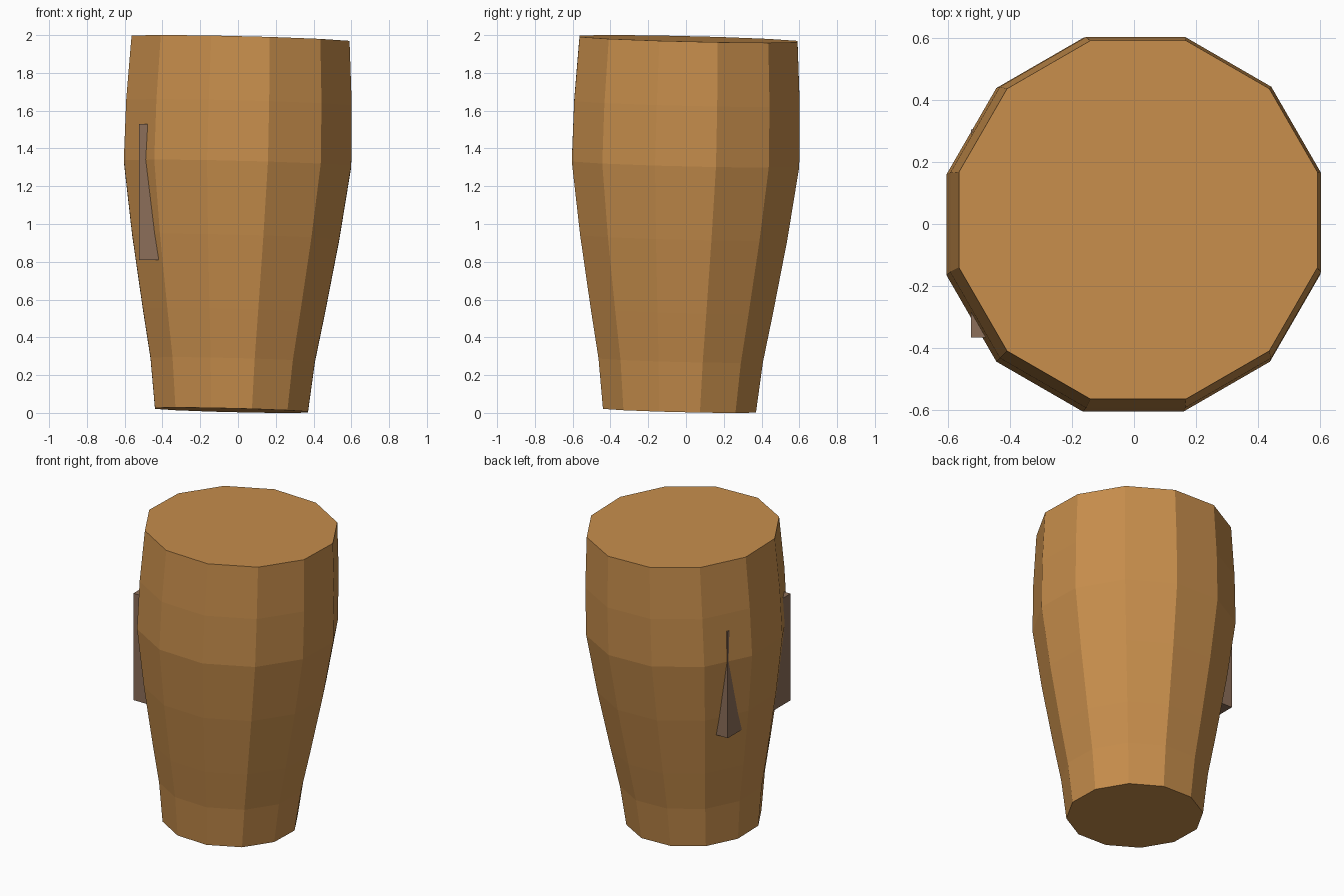
import bpy, bmesh, math
from mathutils import Vector

if "Cube" in bpy.data.objects:
    bpy.data.objects.remove(bpy.data.objects["Cube"])


def make_material(name, colour):
    mat = bpy.data.materials.new(name)
    mat.diffuse_color = (*colour, 1.0)
    mat.use_nodes = True
    mat.node_tree.nodes["Principled BSDF"].inputs["Base Color"].default_value = mat.diffuse_color
    return mat


def add_object(name, bm, mat):
    bmesh.ops.recalc_face_normals(bm, faces=bm.faces)
    mesh = bpy.data.meshes.new(name)
    bm.to_mesh(mesh)
    bm.free()
    mesh.materials.append(mat)
    obj = bpy.data.objects.new(name, mesh)
    bpy.context.collection.objects.link(obj)
    return obj


wood = make_material("warm wood", (0.57, 0.27, 0.072))
grip = make_material("dull brown", (0.262, 0.158, 0.100))

# Drum body: twelve-sided tapered rings (height, distance to flat side)
SIDES = 12
LEAN = 0.0245
profile = [(0.014, 0.405), (0.28, 0.435), (0.54, 0.482), (0.93, 0.548),
           (1.32, 0.602), (1.64, 0.597), (1.98, 0.577)]

bm = bmesh.new()
rings = []
for z, apothem in profile:
    radius = apothem / math.cos(math.pi / SIDES)
    shift = -0.035 + LEAN * z
    ring = []
    for i in range(SIDES):
        a = math.radians(15) + math.tau * i / SIDES
        x, y = radius * math.cos(a), radius * math.sin(a)
        # Each ring tips with the leaning axis
        ring.append(bm.verts.new((x + shift, y + shift, z - LEAN * (x + y))))
    rings.append(ring)
for low, high in zip(rings, rings[1:]):
    for i in range(SIDES):
        j = (i + 1) % SIDES
        bm.faces.new((low[i], low[j], high[j], high[i]))
bm.faces.new(rings[0][::-1])
bm.faces.new(rings[-1])
add_object("drum_body", bm, wood)

# Handle block: its two left corners poke out through the drum wall
low, high = Vector((-0.525, -0.365, 0.81)), Vector((0.14, 0.305, 1.53))
bm = bmesh.new()
bmesh.ops.create_cube(bm, size=1.0)
bmesh.ops.scale(bm, vec=high - low, verts=bm.verts)
bmesh.ops.translate(bm, vec=(low + high) / 2, verts=bm.verts)
add_object("handle_block", bm, grip)
